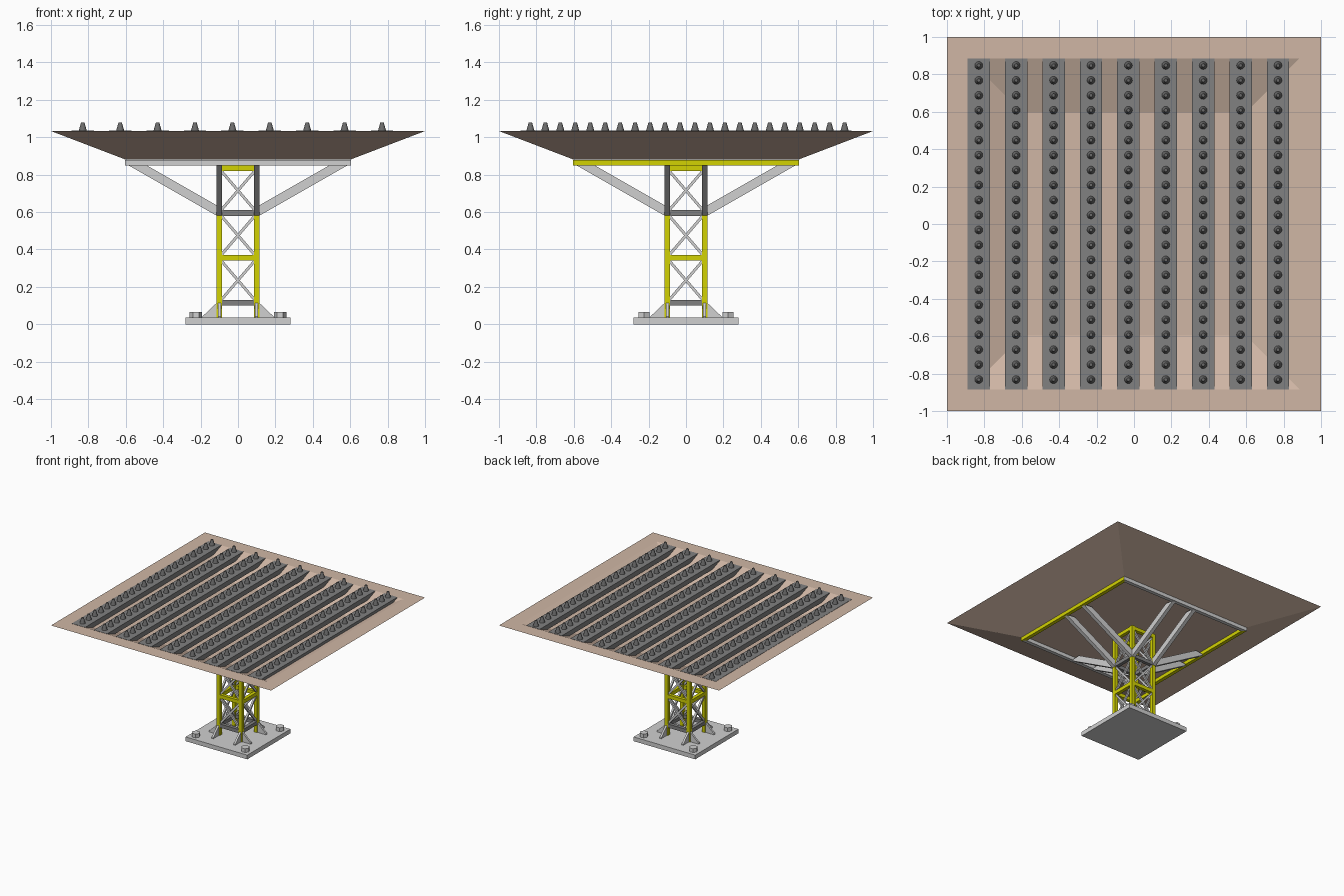
import bpy
import bmesh
from math import radians, pi
from mathutils import Matrix, Vector

cube = bpy.data.objects.get("Cube")
if cube:
    bpy.data.objects.remove(cube, do_unlink=True)


def material(name, *srgb):
    color = [c ** 2.2 for c in srgb] + [1.0]
    m = bpy.data.materials.new(name)
    m.use_nodes = True
    m.diffuse_color = color
    bsdf = m.node_tree.nodes["Principled BSDF"]
    bsdf.inputs["Base Color"].default_value = color
    bsdf.inputs["Roughness"].default_value = 0.6
    return m


TAN = material("tan", 0.81, 0.71, 0.64)
YELLOW = material("yellow", 0.82, 0.82, 0.04)
LIGHT = material("light_grey", 0.81, 0.81, 0.81)
GREY = material("mid_grey", 0.50, 0.50, 0.50)
DARK = material("dark_grey", 0.42, 0.42, 0.42)


def finish(name, bm, mat):
    bmesh.ops.recalc_face_normals(bm, faces=bm.faces)
    mesh = bpy.data.meshes.new(name)
    bm.to_mesh(mesh)
    bm.free()
    mesh.materials.append(mat)
    obj = bpy.data.objects.new(name, mesh)
    bpy.context.collection.objects.link(obj)
    return obj


def turn(k):
    return Matrix.Rotation(k * pi / 2, 4, 'Z')


def add_box(bm, center, size, rot=Matrix()):
    m = rot @ Matrix.Translation(center) @ Matrix.Diagonal((*size, 1))
    bmesh.ops.create_cube(bm, size=1, matrix=m)


def add_beam(bm, a, b, width, rot=Matrix()):
    """Square bar from point a to point b."""
    a, b = Vector(a), Vector(b)
    m = Matrix.Translation((a + b) / 2) @ (b - a).to_track_quat('Z', 'Y').to_matrix().to_4x4()
    m = rot @ m @ Matrix.Diagonal((width, width, (b - a).length, 1))
    bmesh.ops.create_cube(bm, size=1, matrix=m)


def add_prism(bm, points, offset, rot=Matrix()):
    """Polygon pushed along an offset vector."""
    face = bm.faces.new([bm.verts.new(rot @ Vector(p)) for p in points])
    out = bmesh.ops.extrude_face_region(bm, geom=[face])
    verts = [v for v in out["geom"] if isinstance(v, bmesh.types.BMVert)]
    bmesh.ops.translate(bm, verts=verts, vec=rot.to_3x3() @ Vector(offset))


# Base plate with hex bolts in its corners
bm = bmesh.new()
add_box(bm, (0, 0, 0.0175), (0.56, 0.56, 0.035))
finish("base_plate", bm, LIGHT)

bm = bmesh.new()
for x in (-0.225, 0.225):
    for y in (-0.225, 0.225):
        bmesh.ops.create_cone(
            bm, cap_ends=True, segments=6, radius1=0.033, radius2=0.033, depth=0.035,
            matrix=Matrix.Translation((x, y, 0.0485)) @ Matrix.Rotation(radians(30), 4, 'Z')
            @ Matrix.Rotation(radians(30), 4, 'Z') @ Matrix.Rotation(radians(30), 4, 'Z'))
finish("base_bolts", bm, LIGHT)

# Tower legs
bm = bmesh.new()
for k in range(4):
    add_box(bm, (0.1, 0.1, 0.443), (0.03, 0.03, 0.82), turn(k))
finish("tower_legs", bm, YELLOW)

# Foot gussets, two per leg
bm = bmesh.new()
for k in range(4):
    for y in (-0.1, 0.1):
        add_prism(bm, [(0.113, y - 0.008, 0.034), (0.19, y - 0.008, 0.034),
                       (0.19, y - 0.008, 0.042), (0.113, y - 0.008, 0.115)],
                  (0, 0.016, 0), turn(k))
finish("foot_gussets", bm, LIGHT)

# Horizontal rails, alternating colours up the tower
for i, z in enumerate((0.115, 0.355, 0.595, 0.835)):
    bm = bmesh.new()
    for k in range(4):
        add_box(bm, (0, -0.1, z), (0.172, 0.028, 0.03), turn(k))
    finish("tower_rail_%d" % (i + 1), bm, YELLOW if i % 2 else GREY)

# Crossed bracing on every tower face
bm = bmesh.new()
for k in range(4):
    for z in (0.13, 0.37, 0.61):
        for s in (-1, 1):
            add_beam(bm, (-0.09 * s, -0.1, z), (0.09 * s, -0.1, z + 0.21), 0.015, turn(k))
finish("cross_braces", bm, LIGHT)

# Sloping struts, a pair on each side
bm = bmesh.new()
for k in range(4):
    for y in (-0.1, 0.1):
        add_prism(bm, [(0.114, y - 0.015, 0.58), (0.595, y - 0.015, 0.855),
                       (0.51, y - 0.015, 0.862), (0.114, y - 0.015, 0.636)],
                  (0, 0.03, 0), turn(k))
finish("support_struts", bm, LIGHT)

# Mitred frame under the tray
for k, side in enumerate(("front", "left", "back", "right")):
    bm = bmesh.new()
    add_prism(bm, [(-0.603, -0.603, 0.85), (0.603, -0.603, 0.85),
                   (0.573, -0.573, 0.85), (-0.573, -0.573, 0.85)], (0, 0, 0.029), turn(k))
    finish("frame_" + side, bm, YELLOW if k % 2 else LIGHT)

# Hollow tray: square rings from the outer bottom over the rim to the inner floor
bm = bmesh.new()
rings = []
for half, z in ((0.6, 0.88), (1.0, 1.033), (0.885, 1.033), (0.595, 0.922)):
    rings.append([bm.verts.new((half * sx, half * sy, z))
                  for sx, sy in ((-1, -1), (1, -1), (1, 1), (-1, 1))])
for lower, upper in zip(rings, rings[1:]):
    for i in range(4):
        j = (i + 1) % 4
        bm.faces.new((lower[i], lower[j], upper[j], upper[i]))
bm.faces.new(rings[0])
bm.faces.new(rings[-1])
finish("tray", bm, TAN)

# Slats across the tray, each with a row of studs
slat_x = [-0.83 + 0.2 * i for i in range(9)]
bm = bmesh.new()
for x in slat_x:
    add_box(bm, (x, 0, 1.015), (0.12, 1.77, 0.04))
finish("slats", bm, GREY)

bm = bmesh.new()
for x in slat_x:
    for j in range(22):
        bmesh.ops.create_cone(
            bm, cap_ends=True, segments=12, radius1=0.022, radius2=0.009, depth=0.046,
            matrix=Matrix.Translation((x, -0.832 + 0.08 * j, 1.056)))
for f in bm.faces:
    f.smooth = len(f.verts) == 4
for e in bm.edges:
    e.smooth = all(f.smooth for f in e.link_faces)
finish("studs", bm, DARK)
